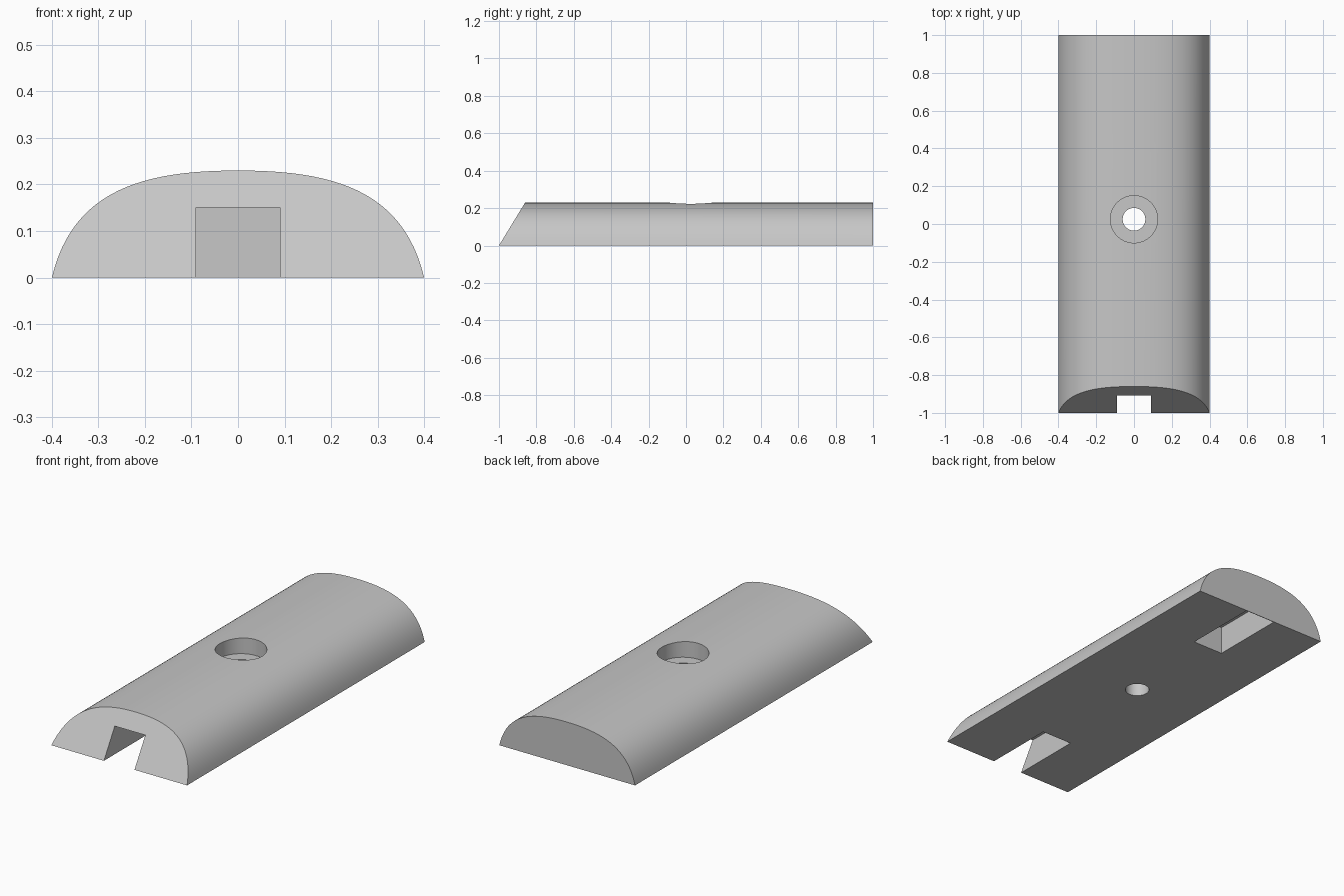
import bpy, math

if "Cube" in bpy.data.objects:
    bpy.data.objects.remove(bpy.data.objects["Cube"])

grey = bpy.data.materials.new("light_grey")
grey.diffuse_color = (0.57, 0.57, 0.57, 1)
grey.use_nodes = True
grey.node_tree.nodes["Principled BSDF"].inputs["Base Color"].default_value = grey.diffuse_color


def loft(name, ring_a, ring_b):
    """Solid between two matching rings of points."""
    n = len(ring_a)
    faces = [tuple(range(n)), tuple(reversed(range(n, 2 * n)))]
    faces += [(i, i + n, (i + 1) % n + n, (i + 1) % n) for i in range(n)]
    mesh = bpy.data.meshes.new(name)
    mesh.from_pydata(ring_a + ring_b, [], faces)
    mesh.materials.append(grey)
    obj = bpy.data.objects.new(name, mesh)
    bpy.context.collection.objects.link(obj)
    bpy.context.view_layer.objects.active = obj
    bpy.ops.object.mode_set(mode='EDIT')
    bpy.ops.mesh.select_all(action='SELECT')
    bpy.ops.mesh.normals_make_consistent(inside=False)
    bpy.ops.object.mode_set(mode='OBJECT')
    return obj


def slot(name, side):
    """Cutter extruded across x from a side outline of (y, z) points."""
    return loft(name, [(-0.09, y, z) for y, z in side], [(0.09, y, z) for y, z in side])


def bore(name, radius, z0, z1, n=64):
    ring = [(radius * math.cos(a), 0.025 + radius * math.sin(a))
            for a in (2 * math.pi * i / n for i in range(n))]
    return loft(name, [(x, y, z0) for x, y in ring], [(x, y, z1) for x, y in ring])


# Domed cross-section: one curve, mirrored
ctrl = [(0.4, 0.0), (0.355, 0.19), (0.2, 0.23), (0.0, 0.23)]
half = []
for i in range(25):
    t = i / 24
    w = ((1 - t) ** 3, 3 * t * (1 - t) ** 2, 3 * t * t * (1 - t), t ** 3)
    half.append(tuple(sum(k * p[a] for k, p in zip(w, ctrl)) for a in (0, 1)))
profile = half + [(-x, z) for x, z in reversed(half[:-1])]

# Body with a sloping front end and an upright back end
body = loft("domed_bar",
            [(x, -1 + z * 0.14 / 0.23, z) for x, z in profile],
            [(x, 1.0, z) for x, z in profile])

# Front notch, back pocket, screw hole and its counterbore
cutters = [
    slot("front_notch", [(-1.1, -0.1), (-0.61, -0.1), (-0.61, 0.15), (-1.1, 0.15)]),
    slot("back_pocket", [(0.584, -0.05), (0.997, -0.05), (0.997, 0.0),
                         (0.907, 0.15), (0.584, 0.15)]),
    bore("counterbore", 0.125, 0.145, 0.4),
    bore("screw_hole", 0.06, -0.1, 0.3),
]
bpy.ops.object.select_all(action='DESELECT')
body.select_set(True)
bpy.context.view_layer.objects.active = body
for cutter in cutters:
    mod = body.modifiers.new(cutter.name, 'BOOLEAN')
    mod.operation = 'DIFFERENCE'
    mod.solver = 'EXACT'
    mod.object = cutter
    bpy.ops.object.modifier_apply(modifier=mod.name)
    bpy.data.objects.remove(cutter)

bpy.ops.object.shade_smooth_by_angle(angle=math.radians(30))
